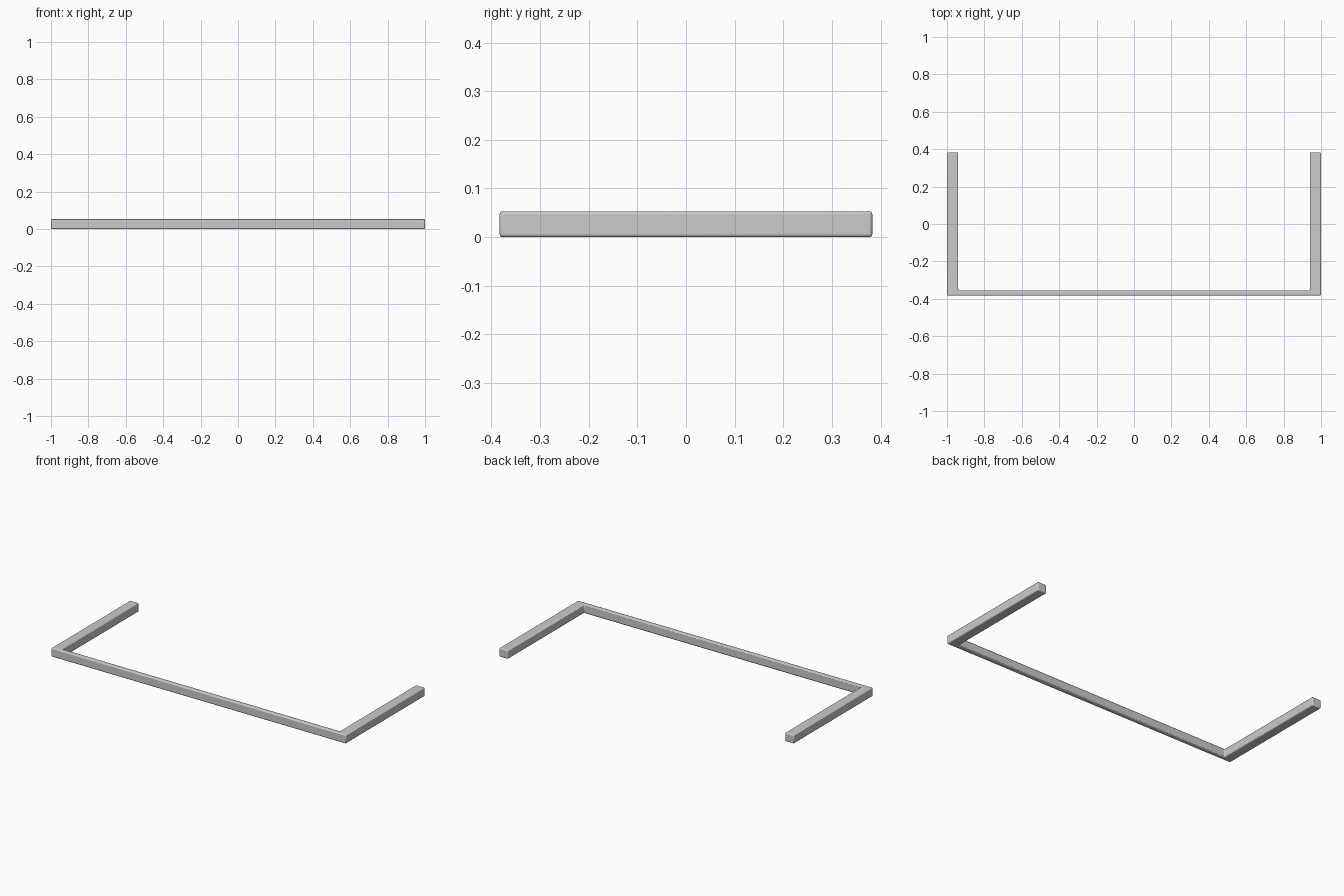
import bpy, bmesh

if "Cube" in bpy.data.objects:
    bpy.data.objects.remove(bpy.data.objects["Cube"])

HEIGHT = 0.053
Y = 0.383      # half depth
ARM = 0.06     # side arm width
BAR = 0.028    # front bar thickness

# U-shaped outline: thin front bar with two wider side arms
right = [(1, -Y), (1, Y), (1 - ARM, Y), (1 - ARM, -Y + BAR)]
outline = right + [(-x, y) for x, y in reversed(right)]

# Extrude the outline to a solid frame
bm = bmesh.new()
face = bm.faces.new([bm.verts.new((x, y, 0)) for x, y in outline])
ext = bmesh.ops.extrude_face_region(bm, geom=[face])
top = [v for v in ext["geom"] if isinstance(v, bmesh.types.BMVert)]
bmesh.ops.translate(bm, verts=top, vec=(0, 0, HEIGHT))
bmesh.ops.recalc_face_normals(bm, faces=bm.faces)
mesh = bpy.data.meshes.new("u_frame")
bm.to_mesh(mesh)
bm.free()

frame = bpy.data.objects.new("u_frame", mesh)
bpy.context.collection.objects.link(frame)

# Softened edges
bevel = frame.modifiers.new("soft_edges", "BEVEL")
bevel.width = 0.006
bevel.segments = 3
bevel.limit_method = "ANGLE"

bpy.context.view_layer.objects.active = frame
frame.select_set(True)
bpy.ops.object.shade_smooth_by_angle()
